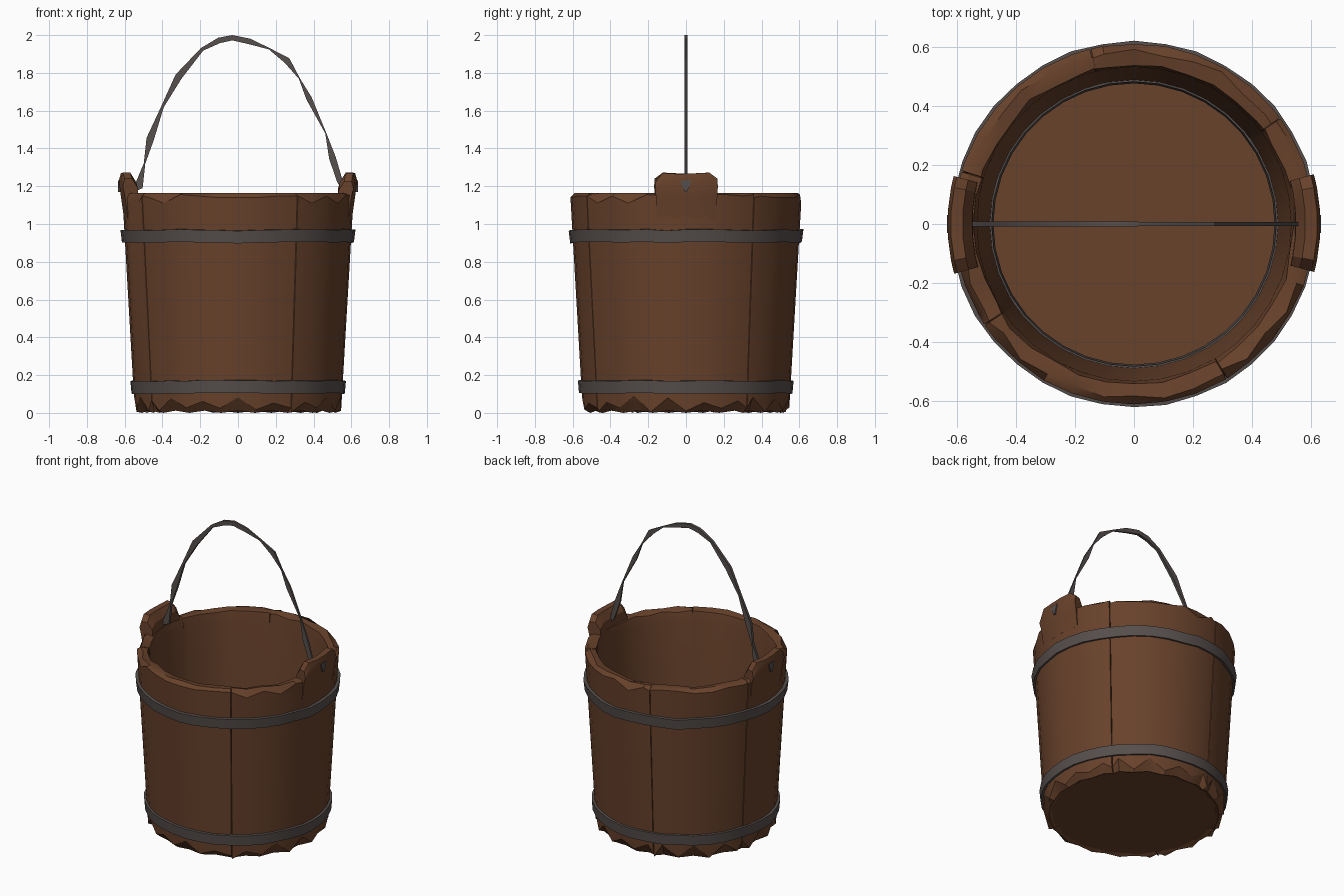
import bpy, bmesh, math, random
from mathutils import Vector

random.seed(4)
cube = bpy.data.objects.get("Cube")
if cube:
    bpy.data.objects.remove(cube)


def material(name, color):
    m = bpy.data.materials.new(name)
    m.use_nodes = True
    m.diffuse_color = color
    m.node_tree.nodes["Principled BSDF"].inputs["Base Color"].default_value = color
    return m


wood = material("brown wood", (0.138, 0.054, 0.024, 1))
iron = material("dark iron", (0.092, 0.077, 0.072, 1))


def loft(name, rings, mat, closed):
    """Skin a row of equal cross-sections; cap the ends when open."""
    bm = bmesh.new()
    rows = [[bm.verts.new(p) for p in ring] for ring in rings]
    n = len(rows[0])
    pairs = list(zip(rows, rows[1:]))
    if closed:
        pairs.append((rows[-1], rows[0]))
    else:
        bm.faces.new(rows[0])
        bm.faces.new(rows[-1])
    for a, b in pairs:
        for j in range(n):
            k = (j + 1) % n
            bm.faces.new((a[j], a[k], b[k], b[j]))
    bmesh.ops.recalc_face_normals(bm, faces=bm.faces)
    mesh = bpy.data.meshes.new(name)
    bm.to_mesh(mesh)
    bm.free()
    mesh.materials.append(mat)
    obj = bpy.data.objects.new(name, mesh)
    bpy.context.collection.objects.link(obj)
    bpy.ops.object.select_all(action='DESELECT')
    obj.select_set(True)
    bpy.context.view_layer.objects.active = obj
    bpy.ops.object.shade_smooth_by_angle(angle=math.radians(30))
    return obj


def turn(profile, angle):
    """Place a (radius, height) profile at an angle around z."""
    c, s = math.cos(angle), math.sin(angle)
    return [(r * c, r * s, z) for r, z in profile]


def lathe(name, profile, mat, count=36, wobble=0.0):
    rings = []
    for i in range(count):
        dz = random.uniform(-wobble, wobble)
        dr = random.uniform(-wobble, wobble) * 0.5
        rings.append(turn([(r + dr, z + dz) for r, z in profile], math.tau * i / count))
    return loft(name, rings, mat, True)


# Stave wall: tapered shell with chipped edges and narrow seams
def wall_profile(index, groove):
    chip = random.uniform(0.05, 0.1) if index % 2 else random.uniform(0.004, 0.03)
    rim = random.choice((0.004, 0.012, 0.02, 0.05))
    crest = random.uniform(0.575, 0.6)
    return [(0.482, 0.02), (0.515 - groove, 0.0 if index % 2 == 0 else 0.012),
            (0.545 + chip * 0.07 - groove, chip),
            (0.613 - rim * 0.06 - groove, 1.16 - rim), (crest - groove, 1.163),
            (random.uniform(0.535, 0.552), 1.16 - rim * 0.3), (0.533, 1.1)]


columns = [(math.tau * i / 36, 0.0) for i in range(36)]
for seam in (-146, -59, 36, 104, 163):
    a = math.radians(seam)
    columns = [c for c in columns if abs(math.remainder(c[0] - a, math.tau)) > 0.04]
    columns += [((a + d) % math.tau, g) for d, g in ((-0.004, 0), (0, 0.012), (0.004, 0))]
columns.sort()
loft("stave_wall", [turn(wall_profile(i, g), a) for i, (a, g) in enumerate(columns)], wood, True)

# Floor
lathe("bucket_floor", [(0.001, 0.015), (0.5, 0.015), (0.488, 0.06), (0.001, 0.06)], wood)

# Iron hoops, and the thin ring around the floor
lathe("upper_hoop", [(0.592, 0.905), (0.613, 0.902), (0.621, 0.968), (0.592, 0.97)], iron, wobble=0.005)
lathe("lower_hoop", [(0.548, 0.105), (0.565, 0.103), (0.571, 0.17), (0.548, 0.172)], iron, wobble=0.004)
lathe("floor_ring", [(0.477, 0.1), (0.49, 0.1), (0.495, 0.17), (0.483, 0.17)], iron)

# Ears that carry the handle
for side, facing in (("left", 0.0), ("right", math.pi)):
    rings = []
    for a, top in ((-0.26, 1.225), (-0.2, 1.27), (-0.07, 1.265), (0.07, 1.268),
                   (0.2, 1.272), (0.27, 1.24)):
        rings.append(turn([(0.545, 1.06), (0.605, 1.03), (0.622, 1.15), (0.633, top - 0.04),
                           (0.622, top), (0.582, top), (0.55, top - 0.05)], a + facing))
    loft(side + "_ear", rings, wood, False)
    # Wedge-shaped pin head showing on the outside of the ear
    sign = math.cos(facing)
    tri = [(-0.03, 1.23), (0.03, 1.23), (0.006, 1.17), (-0.006, 1.17)]
    loft(side + "_handle_pin", [[(sign * x, y, z) for y, z in tri] for x in (0.58, 0.634)], iron, False)

# Handle: hand-beaten strap with a varying width, hooked into both ears
path = [(-0.6, 1.21, 0.03), (-0.565, 1.18, 0.035), (-0.525, 1.2, 0.045), (-0.495, 1.32, 0.008),
        (-0.465, 1.45, 0.04), (-0.4, 1.62, 0.014), (-0.315, 1.78, 0.038), (-0.19, 1.925, 0.018),
        (-0.1, 1.972, 0.03), (-0.03, 1.986, 0.028), (0.06, 1.967, 0.03), (0.165, 1.928, 0.008),
        (0.26, 1.865, 0.034), (0.325, 1.77, 0.006), (0.376, 1.665, 0.03), (0.465, 1.48, 0.006),
        (0.5, 1.35, 0.036), (0.54, 1.225, 0.03), (0.57, 1.18, 0.035), (0.6, 1.21, 0.03)]
points = [Vector((x, 0, z)) for x, z, w in path]
rings = []
for i, p in enumerate(points):
    along = (points[min(i + 1, len(points) - 1)] - points[max(i - 1, 0)]).normalized()
    out = Vector((-along.z, 0, along.x)) * path[i][2] / 2
    flat = Vector((0, 0.009 if p.x < 0 else 0.006, 0))
    rings.append([p + out + flat, p + out - flat, p - out - flat, p - out + flat])
loft("handle", rings, iron, False)
